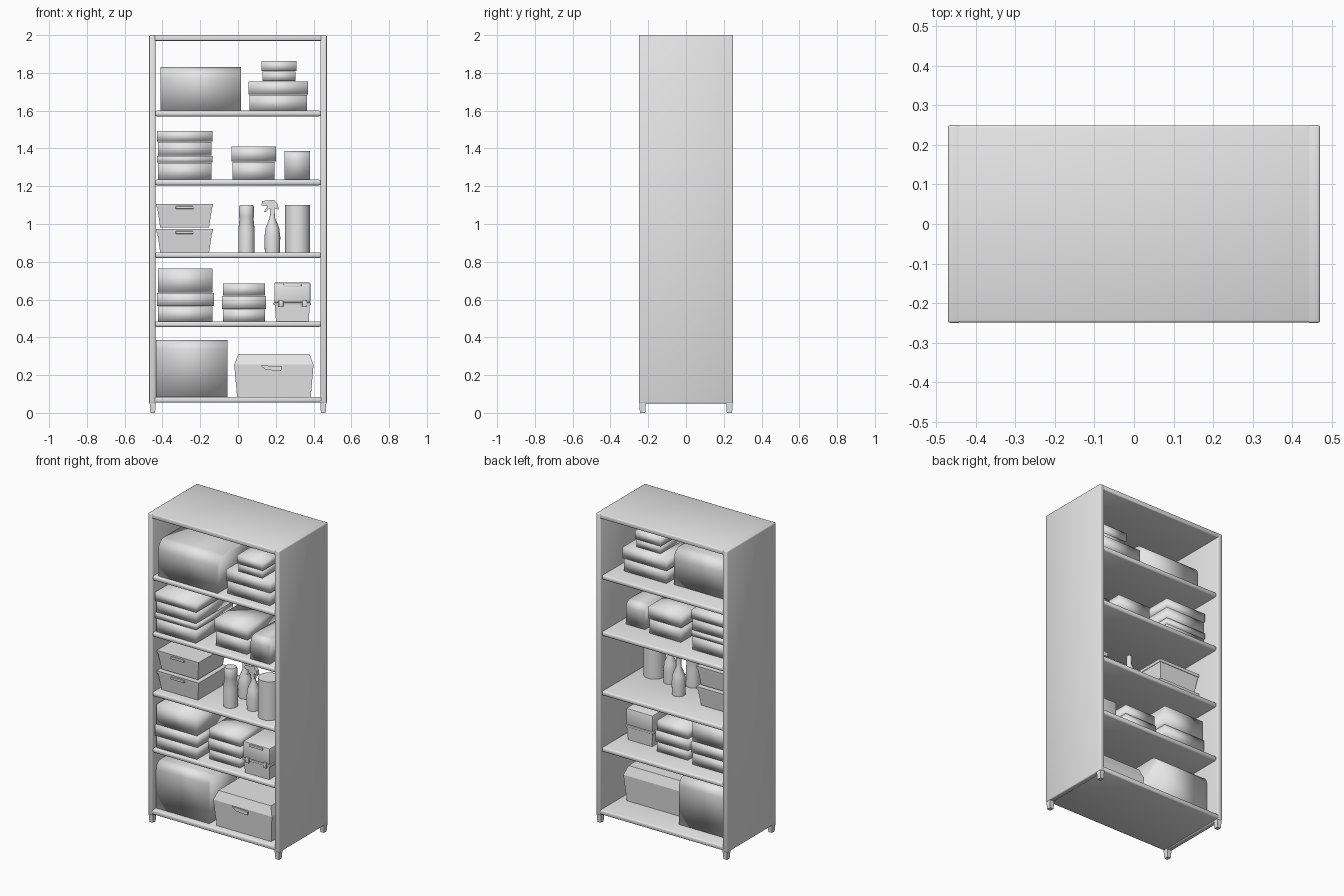
import bpy, bmesh, math

old = bpy.data.objects.get("Cube")
if old:
    bpy.data.objects.remove(old, do_unlink=True)

grey = bpy.data.materials.new("light_grey")
grey.use_nodes = True
grey.diffuse_color = (0.8, 0.8, 0.8, 1)
grey.node_tree.nodes["Principled BSDF"].inputs["Base Color"].default_value = (0.8, 0.8, 0.8, 1)


def finish(name, bm, angle=None):
    """Turn a bmesh into a shaded object; no angle means fully soft shading."""
    bmesh.ops.recalc_face_normals(bm, faces=bm.faces)
    mesh = bpy.data.meshes.new(name)
    bm.to_mesh(mesh)
    bm.free()
    mesh.materials.append(grey)
    obj = bpy.data.objects.new(name, mesh)
    bpy.context.collection.objects.link(obj)
    bpy.ops.object.select_all(action='DESELECT')
    obj.select_set(True)
    bpy.context.view_layer.objects.active = obj
    if angle is None:
        bpy.ops.object.shade_smooth()
    else:
        bpy.ops.object.shade_smooth_by_angle(angle=math.radians(angle))
    return obj


def box(name, x, y, z, taper=0, bevel=0, arch=0, angle=None):
    """Box from ranges; taper insets the bottom (or the top if negative)."""
    bm = bmesh.new()
    bmesh.ops.create_cube(bm, size=1)
    low, high = max(taper, 0), max(-taper, 0)
    for v in bm.verts:
        sx, sy, sz = (1 if c > 0 else -1 for c in v.co)
        t = high if sz > 0 else low
        v.co = ((x[0] + x[1]) / 2 + sx * ((x[1] - x[0]) / 2 - t),
                (y[0] + y[1]) / 2 + sy * ((y[1] - y[0]) / 2 - t),
                z[1] if sz > 0 else z[0])
    if arch:
        # round the long upper edges
        edges = [e for e in bm.edges if all(v.co.z > z[1] - 0.001 for v in e.verts)
                 and abs(e.verts[0].co.y - e.verts[1].co.y) < 0.001]
        bmesh.ops.bevel(bm, geom=edges, offset=arch, segments=4, profile=0.5, affect='EDGES')
    if bevel:
        bmesh.ops.bevel(bm, geom=bm.edges[:], offset=bevel, segments=2, profile=0.5, affect='EDGES')
    return finish(name, bm, angle)


def stack(name, x, y, levels, lip=0.006):
    """Boxes piled up, every other one a slightly wider lid."""
    for i, (a, b) in enumerate(zip(levels, levels[1:])):
        g = 0 if i % 2 else lip
        box(f"{name}_{i + 1}", (x[0] + g, x[1] - g), (y[0] + g, y[1] - g), (a, b - 0.003))


def lathe(name, x, y, profile, sides=20):
    bm = bmesh.new()
    verts = [bm.verts.new((x + r, y, z)) for r, z in profile]
    edges = [bm.edges.new(p) for p in zip(verts, verts[1:])]
    bmesh.ops.spin(bm, geom=verts + edges, cent=(x, y, 0), axis=(0, 0, 1),
                   angle=math.tau, steps=sides)
    bmesh.ops.remove_doubles(bm, verts=bm.verts, dist=0.0005)
    return finish(name, bm, 50)


def plate(name, points, y0, y1):
    """Front outline (x, z) extruded through y."""
    bm = bmesh.new()
    face = bm.faces.new([bm.verts.new((px, y0, pz)) for px, pz in points])
    new = bmesh.ops.extrude_face_region(bm, geom=[face])["geom"]
    for v in new:
        if isinstance(v, bmesh.types.BMVert):
            v.co.y = y1
    return finish(name, bm, 30)


# Cabinet shell, open at front and back
for side, s in (("right", -1), ("left", 1)):
    box(side + "_panel", sorted((s * 0.47, s * 0.437)), (-0.25, 0.25), (0.05, 2),
        bevel=0.006, angle=60)
    for end, e in (("front", -1), ("back", 1)):
        box(f"{side}_{end}_foot", sorted((s * 0.468, s * 0.435)),
            sorted((e * 0.248, e * 0.212)), (0, 0.06), taper=0.004, angle=30)
box("top_panel", (-0.466, 0.466), (-0.249, 0.249), (1.97, 2), bevel=0.006, angle=60)
box("bottom_panel", (-0.45, 0.45), (-0.249, 0.249), (0.055, 0.085), bevel=0.008, angle=60)
for i, top in enumerate((0.485, 0.85, 1.235, 1.6)):
    box(f"shelf_{i + 1}", (-0.44, 0.44), (-0.248, 0.235), (top - 0.03, top),
        bevel=0.01, angle=60)

# Top shelf
box("top_bin", (-0.41, 0.015), (-0.23, 0.1), (1.6, 1.83), arch=0.06)
stack("wide_box", (0.055, 0.37), (-0.2, 0.12), (1.6, 1.685, 1.758))
stack("small_box", (0.125, 0.31), (-0.19, 0.08), (1.758, 1.81, 1.865))

# Fourth shelf
stack("linen_box", (-0.43, -0.135), (-0.235, 0.14), (1.235, 1.325, 1.362, 1.438, 1.495))
stack("round_edge_box", (-0.035, 0.2), (-0.19, 0.1), (1.235, 1.332, 1.412))
box("canister_box", (0.245, 0.38), (-0.22, 0.07), (1.235, 1.387), arch=0.04)

# Third shelf: nested baskets
for i, z in enumerate((0.85, 0.982)):
    box(f"basket_{i + 1}", (-0.43, -0.135), (-0.21, 0.08), (z, z + 0.122), taper=0.018, angle=30)
    box(f"basket_rim_{i + 1}", (-0.433, -0.132), (-0.213, 0.083), (z + 0.106, z + 0.124),
        taper=0.002, angle=30)
    box(f"basket_handle_{i + 1}", (-0.33, -0.235), (-0.22, -0.2), (z + 0.098, z + 0.112),
        bevel=0.003, angle=30)

# Third shelf: bottles
lathe("capped_bottle", 0.045, -0.14, [(0, 0.85), (0.043, 0.85), (0.043, 0.97), (0.037, 1.03),
                                      (0.04, 1.04), (0.04, 1.09), (0.034, 1.1), (0, 1.1)])
bottle = [(0, 0.85), (0.04, 0.85), (0.042, 0.93), (0.036, 0.98), (0.015, 1.03)]
lathe("necked_bottle", 0.045, 0.01, bottle + [(0.015, 1.085), (0, 1.085)])
lathe("spray_bottle", 0.182, -0.1, bottle + [(0.012, 1.065), (0, 1.065)])
plate("spray_head", [(0.168, 1.05), (0.196, 1.05), (0.193, 1.085), (0.215, 1.075),
                     (0.21, 1.105), (0.19, 1.128), (0.128, 1.122), (0.124, 1.098),
                     (0.158, 1.095), (0.138, 1.065), (0.144, 1.062), (0.17, 1.085)],
      -0.112, -0.088)
lathe("paper_roll", 0.315, -0.13, [(0, 0.85), (0.066, 0.85), (0.066, 1.1), (0, 1.1)], 28)

# Second shelf
stack("storage_box", (-0.43, -0.128), (-0.235, 0.13), (0.485, 0.565, 0.637, 0.768))
stack("shoe_box", (-0.085, 0.148), (-0.185, 0.1), (0.485, 0.55, 0.622, 0.688))
box("clip_box", (0.195, 0.38), (-0.22, 0.065), (0.485, 0.57), taper=0.006, angle=30)
box("clip_box_lid", (0.188, 0.387), (-0.227, 0.072), (0.57, 0.584), bevel=0.004, angle=40)
box("clip_box_upper", (0.192, 0.383), (-0.223, 0.068), (0.584, 0.69), bevel=0.006, angle=40)
for i, x in enumerate((0.215, 0.34)):
    box(f"clip_{i + 1}", (x, x + 0.025), (-0.233, -0.22), (0.56, 0.595), bevel=0.003, angle=30)
box("clip_box_handle", (0.24, 0.335), (-0.231, -0.22), (0.668, 0.682), bevel=0.003, angle=30)

# Bottom shelf
box("large_bin", (-0.435, -0.055), (-0.215, 0.15), (0.085, 0.387), arch=0.05)
box("hamper", (-0.02, 0.4), (-0.225, 0.07), (0.085, 0.255), taper=0.015, angle=30)
box("hamper_lid", (-0.02, 0.4), (-0.225, 0.07), (0.255, 0.312), taper=-0.022, angle=60)
plate("hamper_latch", [(0.12, 0.252), (0.145, 0.228), (0.228, 0.222), (0.232, 0.245)],
      -0.233, -0.22)
